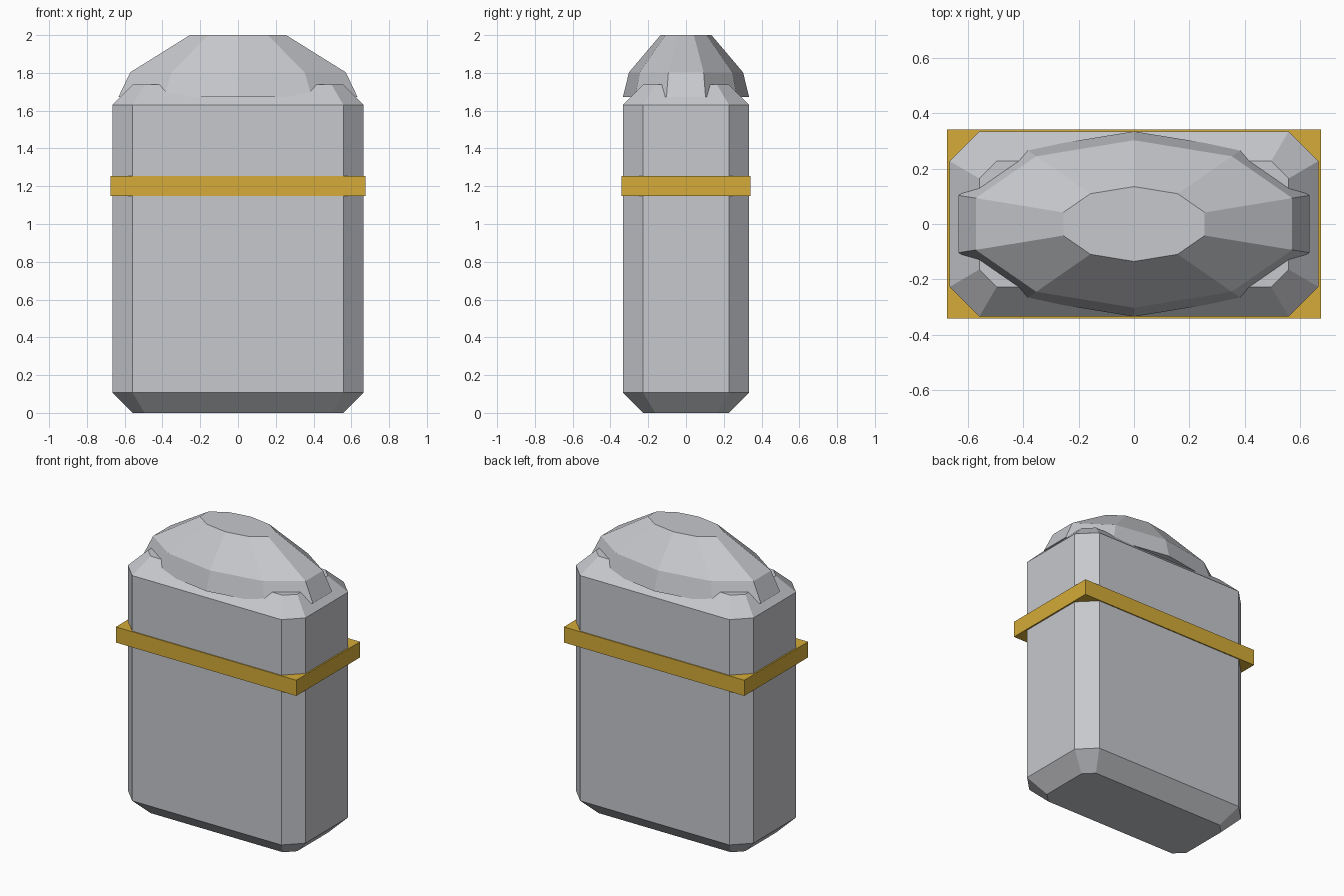
import bpy
import bmesh
from math import cos, sin, radians

default_cube = bpy.data.objects.get("Cube")
if default_cube:
    bpy.data.objects.remove(default_cube, do_unlink=True)


def make_material(name, rgb):
    mat = bpy.data.materials.new(name)
    mat.use_nodes = True
    color = (*rgb, 1.0)
    mat.diffuse_color = color
    mat.node_tree.nodes["Principled BSDF"].inputs["Base Color"].default_value = color
    return mat


def chamfered_rectangle(half_x, half_y, cut):
    """Counter-clockwise outline of a rectangle with cut corners."""
    quarter = [(half_x, half_y - cut), (half_x - cut, half_y)]
    right_to_left = quarter + [(-x, y) for x, y in reversed(quarter)]
    return right_to_left + [(-x, -y) for x, y in right_to_left]


def decagon(radius_x, radius_y):
    """Ten-sided oval outline with a corner on the y axis."""
    angles = [radians(18 + 36 * i) for i in range(10)]
    return [(radius_x * cos(a), radius_y * sin(a)) for a in angles]


def loft(name, sections, mat):
    """Closed solid through a stack of (height, outline) sections."""
    bm = bmesh.new()
    rings = [[bm.verts.new((x, y, z)) for x, y in outline] for z, outline in sections]
    for low, high in zip(rings, rings[1:]):
        count = len(low)
        for i in range(count):
            j = (i + 1) % count
            bm.faces.new((low[i], low[j], high[j], high[i]))
    bm.faces.new(list(reversed(rings[0])))
    bm.faces.new(rings[-1])
    bmesh.ops.recalc_face_normals(bm, faces=bm.faces)
    mesh = bpy.data.meshes.new(name)
    bm.to_mesh(mesh)
    bm.free()
    mesh.materials.append(mat)
    obj = bpy.data.objects.new(name, mesh)
    bpy.context.collection.objects.link(obj)
    return obj


silver = make_material("silver grey", (0.57, 0.58, 0.61))
gold = make_material("gold", (0.66, 0.41, 0.04))

# Body: tall box with chamfered edges on every side
bevel = 0.107
half_x, half_y, height = 0.665, 0.334, 1.738
end_outline = chamfered_rectangle(half_x - bevel, half_y - bevel, 0.063)
side_outline = chamfered_rectangle(half_x, half_y, bevel)
loft("body", [
    (0, end_outline),
    (bevel, side_outline),
    (height - bevel, side_outline),
    (height, end_outline),
], silver)

# Lid: faceted oval dome whose rim overhangs the chamfered shoulder
loft("lid", [
    (1.673, decagon(0.665, 0.334)),
    (1.803, decagon(0.6, 0.302)),
    (2.0, decagon(0.268, 0.135)),
], silver)

# Band: square-cornered strip around the body
bpy.ops.mesh.primitive_cube_add(size=1, location=(0, 0, 1.202))
band = bpy.context.object
band.name = "band"
band.scale = (1.35, 0.682, 0.106)
bpy.ops.object.transform_apply(location=False, rotation=False, scale=True)
band.data.materials.append(gold)
